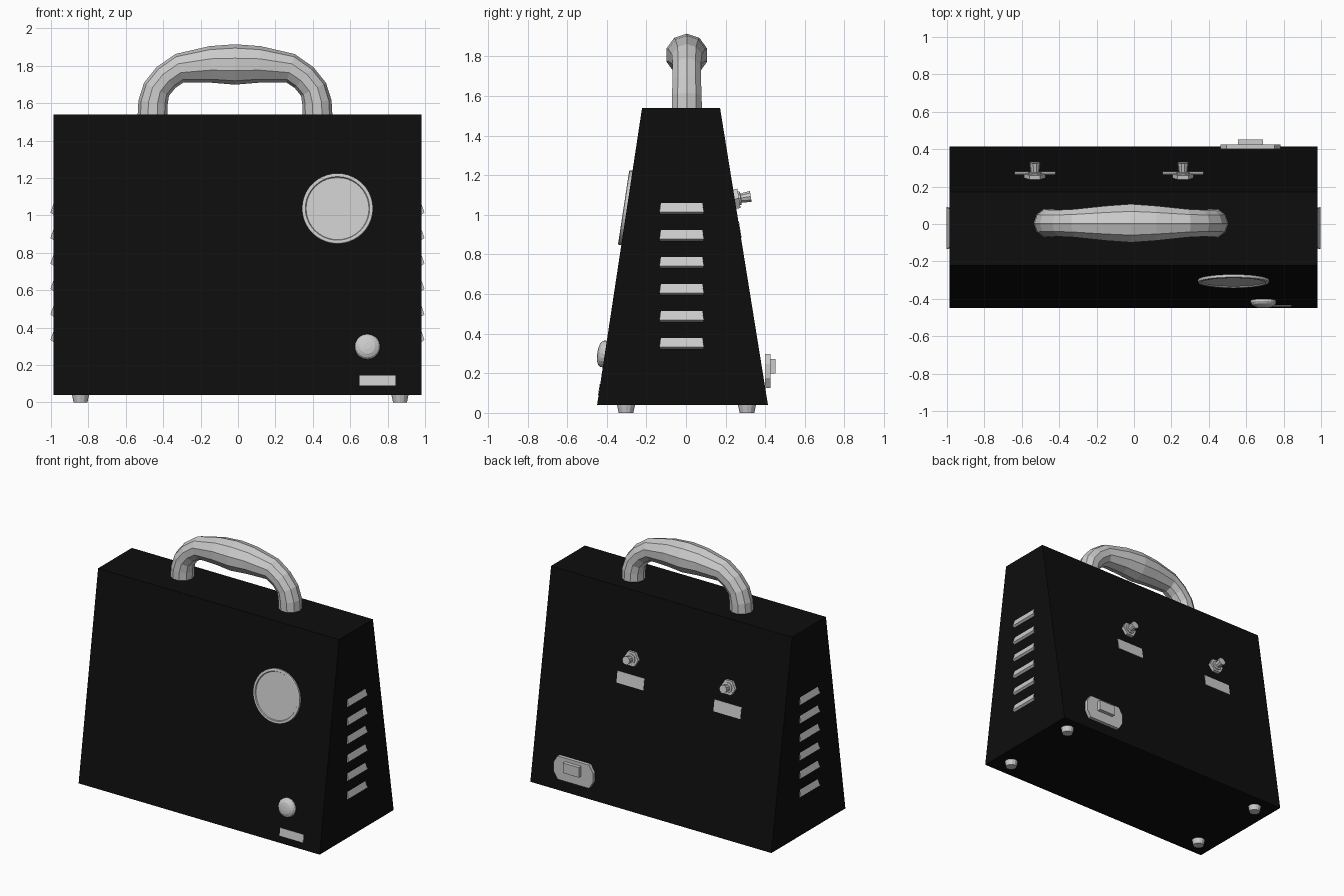
import bpy, bmesh, math
from mathutils import Matrix, Vector

cube = bpy.data.objects.get("Cube")
if cube:
    bpy.data.objects.remove(cube, do_unlink=True)


def material(name, value):
    m = bpy.data.materials.new(name)
    m.use_nodes = True
    col = (value, value, value, 1)
    m.diffuse_color = col
    m.node_tree.nodes["Principled BSDF"].inputs["Base Color"].default_value = col
    return m


BLACK = material("black_casing", 0.004)
GREY = material("light_grey", 0.6)


def finish(name, bm, mat, matrix=Matrix()):
    bmesh.ops.recalc_face_normals(bm, faces=bm.faces)
    mesh = bpy.data.meshes.new(name)
    bm.to_mesh(mesh)
    bm.free()
    mesh.materials.append(mat)
    ob = bpy.data.objects.new(name, mesh)
    ob.matrix_world = matrix
    bpy.context.collection.objects.link(ob)
    return ob


def skin(name, rings, mat, matrix=Matrix()):
    """Join equal-length rings of points into a closed, capped solid."""
    bm = bmesh.new()
    loops = [[bm.verts.new(p) for p in ring] for ring in rings]
    n = len(loops[0])
    for a, b in zip(loops, loops[1:]):
        for i in range(n):
            j = (i + 1) % n
            bm.faces.new((a[i], a[j], b[j], b[i]))
    bm.faces.new(loops[0])
    bm.faces.new(loops[-1])
    return finish(name, bm, mat, matrix)


def lathe(name, profile, sides, mat, matrix):
    """Turn (radius, height) pairs around the local z axis."""
    turn = [2 * math.pi * i / sides for i in range(sides)]
    rings = [[(r * math.cos(t), r * math.sin(t), h) for t in turn] for r, h in profile]
    return skin(name, rings, mat, matrix)


def prism(name, outline, h0, h1, mat, matrix):
    return skin(name, [[(x, y, h) for x, y in outline] for h in (h0, h1)], mat, matrix)


def rect(w, h):
    return [(-w, -h), (w, -h), (w, h), (-w, h)]


# Casing: a tapered cabinet
MID = -0.003
HALF = 0.984
Z0, Z1 = 0.04, 1.54
FRONT0, FRONT1 = -0.449, -0.222
BACK0, BACK1 = 0.414, 0.172
side = [(FRONT0, Z0), (BACK0, Z0), (BACK1, Z1), (FRONT1, Z1)]
skin("casing", [[(x, y, z) for y, z in side] for x in (MID - HALF, MID + HALF)], BLACK)


def on_panel(x, z, back=False):
    """Frame on a sloping panel: local z points out and local y up the slope."""
    y0, y1 = (BACK0, BACK1) if back else (FRONT0, FRONT1)
    right = Vector((-1 if back else 1, 0, 0))
    up = Vector((0, y1 - y0, Z1 - Z0)).normalized()
    out = right.cross(up)
    m = Matrix((right, up, out)).transposed().to_4x4()
    m.translation = (x, y0 + (y1 - y0) * (z - Z0) / (Z1 - Z0), z)
    return m


# Front fittings
lathe("dial", [(0.19, -0.005), (0.19, 0.014), (0.185, 0.017), (0.172, 0.017), (0.168, 0.01)],
      40, GREY, on_panel(0.532, 1.035))
lathe("indicator_lamp", [(0.068, -0.005), (0.068, 0.012), (0.06, 0.024), (0.042, 0.034), (0.018, 0.038)],
      20, GREY, on_panel(0.692, 0.297))
prism("front_plate", rect(0.096, 0.028), -0.002, 0.003, GREY, on_panel(0.746, 0.117))

# Rear toggle switches with label plates
for tag, x in (("right", -0.53), ("left", 0.262)):
    base = on_panel(x, 1.08, True)
    lathe(tag + "_switch_nut", [(0.057, -0.005), (0.057, 0.022)], 6, GREY, base)
    lathe(tag + "_switch_lever", [(0.036, 0.02), (0.036, 0.03), (0.024, 0.032), (0.03, 0.082)],
          10, GREY, base)
    prism(tag + "_switch_label", rect(0.11, 0.042), -0.002, 0.003, GREY, on_panel(x, 0.925, True))

# Rear power inlet: upright plate with clipped corners and a raised block
upright = Matrix.Translation((0.623, 0.426, 0.211)) @ Matrix.Rotation(math.pi / 2, 4, "X") @ Matrix.Rotation(math.pi, 4, "Y")
W, H, C, V = 0.16, 0.086, 0.128, 0.035
clipped = [(-C, -H), (C, -H), (W, -V), (W, V), (C, H), (-C, H), (-W, V), (-W, -V)]
prism("inlet_plate", clipped, -0.026, 0.0, GREY, upright)
prism("inlet_block", rect(0.066, 0.037), -0.005, 0.027, GREY, upright @ Matrix.Translation((0, 0.024, 0)))

# Side louvres
for tag, s in (("left", 1), ("right", -1)):
    for i in range(6):
        z = 0.322 + 0.1362 * i
        wall = MID + s * (HALF - 0.003)
        lip = MID + s * (HALF + 0.016)
        rows = [(wall, 0.066, 0.102), (lip, 0.012, 0.113), (wall, 0, 0.108)]
        ends = [[(x, -0.022 + e * w, z + h) for x, h, w in rows] for e in (-1, 1)]
        skin(f"{tag}_louvre_{i + 1}", ends, GREY)

# Carrying handle: ten-sided sweep, swelling at the grip
half_path = [(-0.441, 1.53, 0.08), (-0.438, 1.604, 0.079), (-0.42, 1.674, 0.075), (-0.369, 1.737, 0.075),
             (-0.297, 1.787, 0.079), (-0.13, 1.807, 0.098), (0, 1.807, 0.108)]
path = half_path + [(-x, z, r) for x, z, r in half_path[-2::-1]]
rings = []
for i, (x, z, r) in enumerate(path):
    a, b = path[max(i - 1, 0)], path[min(i + 1, len(path) - 1)]
    d = Vector((b[0] - a[0], b[1] - a[1])).normalized()
    if i in (0, len(path) - 1):
        d = Vector((0, 1 if i == 0 else -1))
    ring = []
    for k in range(10):
        t = 2 * math.pi * k / 10
        u, v = r * math.cos(t), r * math.sin(t)
        ring.append((x - 0.016 - d.y * u, 0.004 + v, z + d.x * u))
    rings.append(ring)
skin("handle", rings, GREY)

# Feet
for fx, xn in ((-0.842, "right"), (0.866, "left")):
    for fy, yn in ((-0.303, "front"), (0.308, "back")):
        lathe(f"{yn}_{xn}_foot", [(0.037, 0), (0.046, 0.042)], 12, GREY, Matrix.Translation((fx, fy, 0)))
